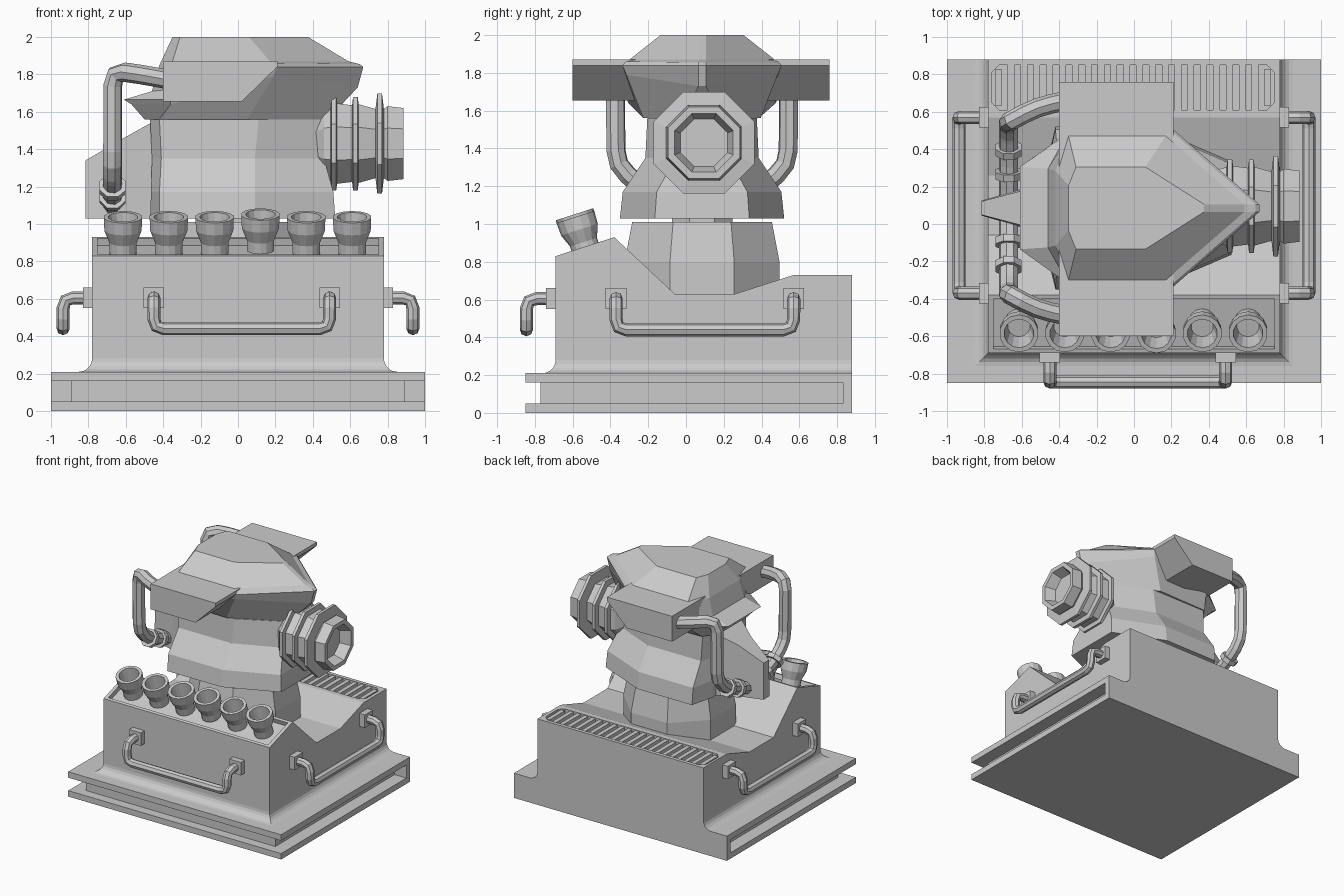
import bpy, bmesh, math
from mathutils import Vector

if "Cube" in bpy.data.objects:
    bpy.data.objects.remove(bpy.data.objects["Cube"])

CY = 0.085                      # y of the head's symmetry plane
C8 = math.cos(math.pi / 8)


def make(name, verts, faces):
    bm = bmesh.new()
    vs = [bm.verts.new(v) for v in verts]
    for f in faces:
        bm.faces.new([vs[i] for i in f])
    bmesh.ops.remove_doubles(bm, verts=bm.verts, dist=1e-5)
    bmesh.ops.recalc_face_normals(bm, faces=bm.faces)
    me = bpy.data.meshes.new(name)
    bm.to_mesh(me)
    bm.free()
    ob = bpy.data.objects.new(name, me)
    bpy.context.collection.objects.link(ob)
    return ob


def loft(name, rings):
    """Skin equal-length closed rings and cap both ends."""
    n = len(rings[0])
    faces = [(k*n + i, k*n + (i+1) % n, (k+1)*n + (i+1) % n, (k+1)*n + i)
             for k in range(len(rings) - 1) for i in range(n)]
    faces += [tuple(range(n)), tuple(range((len(rings)-1)*n, len(rings)*n))]
    return make(name, [p for r in rings for p in r], faces)


def rect(x0, x1, y0, y1, z):
    return [(x0, y0, z), (x1, y0, z), (x1, y1, z), (x0, y1, z)]


def box(name, x0, x1, y0, y1, z0, z1):
    return loft(name, [rect(x0, x1, y0, y1, z0), rect(x0, x1, y0, y1, z1)])


def lathe(name, profile, origin, axis, n=8):
    """Revolve (radius, height) points about an axis, flats facing the axes."""
    q = Vector(axis).to_track_quat('Z', 'Y')
    verts = []
    for r, h in profile:
        for i in range(n):
            a = 2*math.pi*(i + .5)/n
            verts.append(Vector(origin) + q @ Vector((r*math.cos(a), r*math.sin(a), h)))
    m = len(profile)
    if profile[0] == profile[-1]:
        m -= 1
    bm_faces = [(k*n + i, k*n + (i+1) % n, ((k+1) % m)*n + (i+1) % n, ((k+1) % m)*n + i)
                for k in range(m if m < len(profile) else m - 1) for i in range(n)]
    # poles: collapse the degenerate edge to a triangle
    out = []
    for a, b, c, d in bm_faces:
        if (verts[a] - verts[b]).length < 1e-6:
            out.append((a - a % n, c, d))
        elif (verts[c] - verts[d]).length < 1e-6:
            out.append((a, b, c - c % n))
        else:
            out.append((a, b, c, d))
    return make(name, verts[:m*n], out)


def tube(name, pts, r, bend=.05):
    """Eight-sided pipe with rounded corners."""
    pts = [Vector(p) for p in pts]
    path = [pts[0]]
    for a, p, b in zip(pts, pts[1:], pts[2:]):
        u = p + (a - p).normalized()*min(bend, (a - p).length*.45)
        v = p + (b - p).normalized()*min(bend, (b - p).length*.45)
        path += [u*(1-t)**2 + p*2*t*(1-t) + v*t*t for t in (0, .5, 1)]
    path.append(pts[-1])
    cu = bpy.data.curves.new(name, 'CURVE')
    cu.dimensions = '3D'
    cu.bevel_depth, cu.bevel_resolution, cu.use_fill_caps = r, 2, True
    sp = cu.splines.new('POLY')
    sp.points.add(len(path) - 1)
    for s, p in zip(sp.points, path):
        s.co = (*p, 1)
    sp.use_smooth = False
    ob = bpy.data.objects.new(name, cu)
    bpy.context.collection.objects.link(ob)


def cut(ob, cutter):
    m = ob.modifiers.new('cut', 'BOOLEAN')
    m.operation, m.object, m.solver = 'DIFFERENCE', cutter, 'EXACT'
    cutter.hide_render = True
    cutter.hide_viewport = True


# Grooved plinth, flush at the back
box('plinth_bottom_plate', -1, 1, -.85, .88, 0, .05)
box('plinth_core', -.89, .89, -.77, .84, .05, .16)
box('plinth_back', -1, 1, .83, .88, .05, .16)
box('plinth_top_plate', -1, 1, -.85, .88, .16, .21)

# Curved foot of the cabinet
foot = []
for i in range(6):
    a = math.pi/2*i/5
    o = .07*(1 - math.sin(a))
    foot.append(rect(-.78 - o, .78 + o, -.69 - o, .88, .21 + .07*(1 - math.cos(a))))
loft('cabinet_foot', foot)

# Cabinet from its side profile
side = [(-.69, .28), (-.69, .83), (-.38, .93), (-.06, .63), (.26, .63),
        (.57, .73), (.88, .73), (.88, .28)]
cabinet = loft('cabinet', [[(x, y, z) for y, z in side] for x in (-.78, .78)])

# Sloped tray recess for the cups
d, nrm = Vector((0, .31, .10)).normalized(), Vector((0, -.10, .31)).normalized()
mid = Vector((0, -.535, .88))
tray = [[mid + d*s*.14 + nrm*h + Vector((x, 0, 0)) for s, h in
         ((-1, -.04), (1, -.04), (1, .05), (-1, .05))] for x in (-.75, .75)]
cut(cabinet, loft('tray_cutter', tray))

# Rear vent with slats
o = [(-.76, .65), (-.72, .61), (.71, .61), (.75, .65), (.75, .81), (.71, .85), (-.72, .85), (-.76, .81)]
cut(cabinet, loft('vent_cutter', [[(x, y, z) for x, y in o] for z in (.68, .8)]))
for i in range(22):
    x = -.76 + 1.51*(i + .5)/22
    e = .02 if i in (0, 21) else 0
    box('vent_slat', x - .018, x + .018, .61 + e, .85 - e, .67, .725)

# Row of six tilted cups
for i in range(6):
    up = .015 if i == 3 else 0
    cup = [(0, 0), (.075, 0), (.075, .06), (.102, .13), (.105, .2),
           (.08, .2), (.06, .07), (0, .07)]
    lathe('cup', cup, mid + Vector((-.615 + .245*i, 0, 0)) + nrm*(up - .035), nrm, 14)

# Grab handles on front and both sides
def handle(name, place, a, b, wall):
    for s in (a, b):
        p, q = place(s - .055, wall - .01), place(s + .055, wall + .05)
        (x0, x1), (y0, y1) = sorted((p[0], q[0])), sorted((p[1], q[1]))
        box(name + '_mount', x0, x1, y0, y1, .55, .66)
    path = [(a, 0, .605), (a, .155, .605), (a, .155, .44),
            (b, .155, .44), (b, .155, .605), (b, 0, .605)]
    tube(name, [(*place(s, wall + t), z) for s, t, z in path], .035, .055)


handle('front_handle', lambda s, t: (s, -t), -.45, .49, .69)
handle('right_handle', lambda s, t: (t, s), -.37, .57, .78)
handle('left_handle', lambda s, t: (-t, s), -.37, .57, .78)

# Octagonal pedestal and neck
lathe('pedestal', [(0, .6), (.41/C8, .6), (.41/C8, .8), (.37/C8, 1.01), (0, 1.01)], (0, CY, 0), (0, 0, 1))
lathe('neck', [(0, .95), (.16/C8, .95), (.16/C8, 1.1), (0, 1.1)], (0, CY, 0), (0, 0, 1))


# Head: each ring is four (x, half width, z) points, mirrored across the centre
def ring(*p):
    return [(x, CY + w, z) for x, w, z in p] + [(x, CY - w, z) for x, w, z in reversed(p)]


loft('head', [
    ring((-.47, .23, 1.03), (-.42, .435, 1.03), (.09, .435, 1.03), (.52, .25, 1.03)),
    ring((-.465, .22, 1.17), (-.42, .42, 1.17), (.09, .42, 1.17), (.51, .24, 1.17)),
    ring((-.46, .18, 1.35), (-.41, .30, 1.35), (.09, .30, 1.35), (.46, .14, 1.35)),
    ring((-.47, .18, 1.56), (-.42, .29, 1.56), (.11, .29, 1.56), (.48, .10, 1.56)),
])
loft('hood', [
    ring((-.50, .18, 1.56), (-.42, .30, 1.56), (.05, .31, 1.56), (.48, .10, 1.56)),
    ring((-.57, .22, 1.64), (-.36, .39, 1.64), (.19, .40, 1.79), (.64, .02, 1.73)),
    ring((-.61, .22, 1.665), (-.36, .40, 1.665), (.21, .42, 1.84), (.67, .02, 1.84)),
    ring((-.46, .21, 1.71), (-.36, .39, 1.72), (.20, .41, 1.86), (.65, .02, 1.855)),
    ring((-.42, .20, 1.85), (-.35, .385, 1.87), (.17, .385, 1.87), (.59, .02, 1.87)),
    ring((-.35, .12, 2.0), (-.31, .22, 2.0), (.06, .22, 2.0), (.375, .02, 2.0)),
])

# Side blocks of the hood, one prism through the head
ear = [(-.4, 1.655), (.02, 1.655), (.21, 1.84), (.21, 1.87), (-.4, 1.87)]
loft('hood_side_blocks', [[(x, y, z) for x, z in ear] for y in (-.6, .76)])

# Rear fin tapering to a narrow end
loft('rear_fin', [[(x, CY - w, 1.03), (x, CY + w, 1.03), (x, CY + w*.9, z), (x, CY - w*.9, z)]
                  for x, w, z in ((-.815, .04, 1.34), (-.61, .1, 1.46), (-.44, .2, 1.555))])

# Ribbed octagonal snout with a hollow end
snout = [(0, .3), (.10, .37), (.20, .46), (.21, .495), (.25, .50), (.25, .525), (.215, .53),
         (.205, .61), (.25, .615), (.25, .64), (.21, .645), (.185, .735), (.268, .745),
         (.268, .77), (.185, .78), (.20, .80), (.19, .885), (.155, .885), (.125, .80), (0, .80)]
lathe('snout', [(r/C8, h) for r, h in snout], (0, .095, 1.43), (1, 0, 0))

# Twin hoses from the side blocks down to the fin, with collars
for s, n in ((1, 'back'), (-1, 'front')):
    P = [(-.36, .575, 1.77), (-.52, .54, 1.80), (-.67, .46, 1.82),
         (-.67, .455, 1.31), (-.67, .31, 1.19), (-.67, .05, 1.10)]
    tube(n + '_hose', [(x, CY + s*y, z) for x, y, z in P], .052, .08)
    for y, z, dz in ((.31, 1.195, -.6), (.18, 1.145, -.35)):
        lathe(n + '_hose_collar', [(.04, -.02), (.075, -.02), (.075, .02), (.04, .02), (.04, -.02)],
              (-.67, CY + s*y, z), (0, -s, dz))
